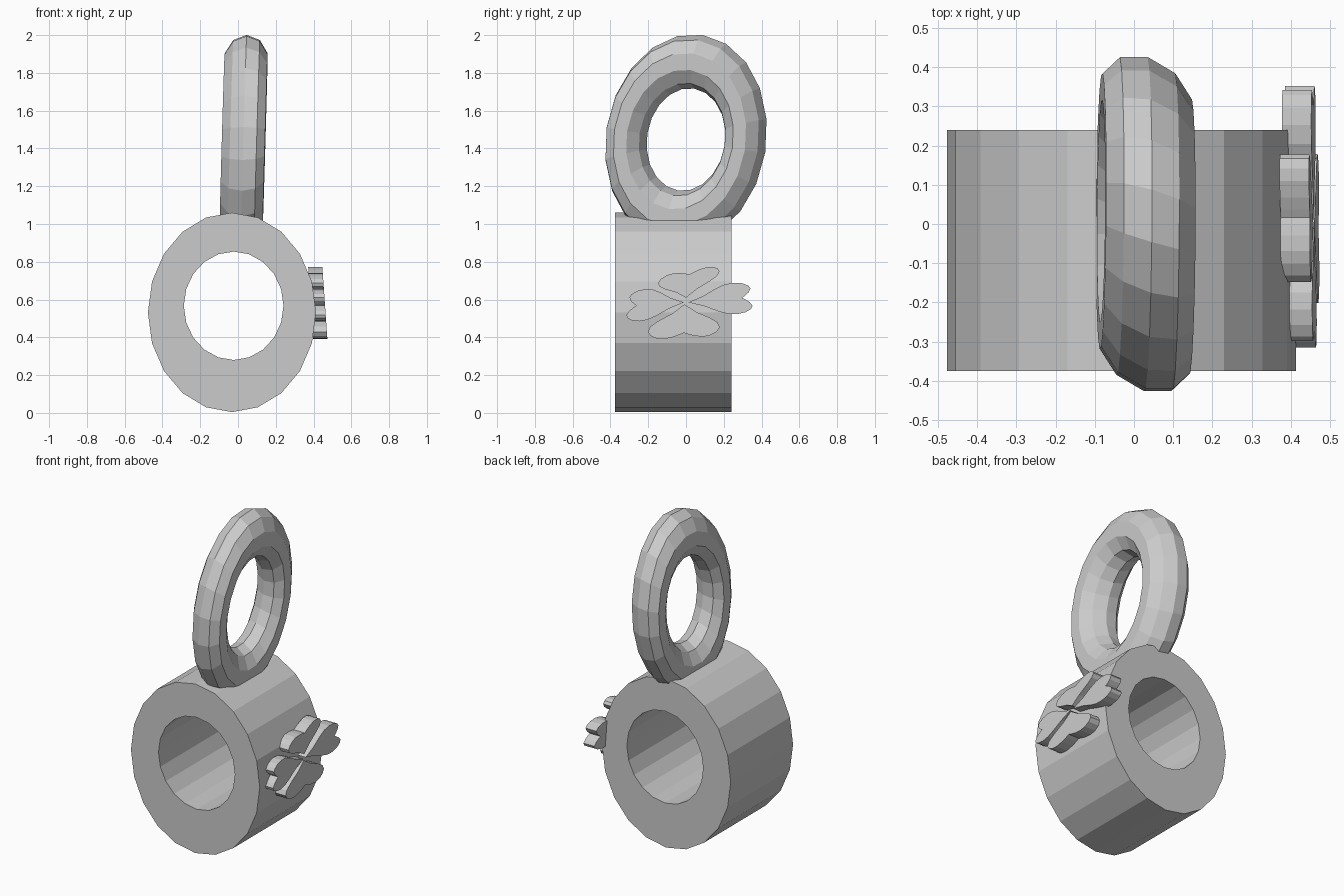
import bpy, bmesh, math
from mathutils import Vector

cube = bpy.data.objects.get("Cube")
if cube:
    bpy.data.objects.remove(cube, do_unlink=True)

# One plain grey for everything
grey = bpy.data.materials.new("plain grey")
grey.use_nodes = True
COLOR = (0.6, 0.6, 0.6, 1)
grey.diffuse_color = COLOR
grey.node_tree.nodes["Principled BSDF"].inputs["Base Color"].default_value = COLOR


def finish(name, bm):
    bmesh.ops.recalc_face_normals(bm, faces=bm.faces)
    mesh = bpy.data.meshes.new(name)
    bm.to_mesh(mesh)
    bm.free()
    mesh.materials.append(grey)
    obj = bpy.data.objects.new(name, mesh)
    bpy.context.collection.objects.link(obj)
    return obj


def bridge(bm, a, b):
    for i in range(len(a)):
        j = (i + 1) % len(a)
        bm.faces.new((a[i], a[j], b[j], b[i]))


# Barrel: thick oval tube running front to back
def oval(bm, cx, cz, rx, rz, y, sides=20):
    steps = [math.tau * i / sides for i in range(sides)]
    return [bm.verts.new((cx + rx * math.sin(t), y, cz + rz * math.cos(t))) for t in steps]


bm = bmesh.new()
rings = []
for y in (-0.375, 0.24):
    rings.append((oval(bm, -0.032, 0.532, 0.445, 0.528, y),
                  oval(bm, -0.023, 0.567, 0.264, 0.287, y)))
(front_out, front_in), (back_out, back_in) = rings
bridge(bm, front_out, back_out)
bridge(bm, front_in, back_in)
bridge(bm, front_out, front_in)
bridge(bm, back_out, back_in)
finish("barrel", bm)

# Hanging loop: stretched, slightly skewed ring sunk into the barrel top
center = Vector((0.03, 0, 1.447))
lean = math.radians(9)
long_axis = Vector((0.012, math.sin(lean) * 0.417, math.cos(lean) * 0.417))
short_axis = Vector((0, math.cos(lean) * 0.316, -math.sin(lean) * 0.316))
side_axis = Vector((0.12, -0.035, 0))
bm = bmesh.new()
loops = []
for i in range(20):
    t = math.tau * i / 20
    out = long_axis * math.cos(t) + short_axis * math.sin(t)
    loops.append([])
    for j in range(10):
        p = math.tau * j / 10
        pos = center + out * (1 + 0.345 * math.cos(p)) + side_axis * math.sin(p)
        loops[-1].append(bm.verts.new(pos))
for i, ring in enumerate(loops):
    bridge(bm, ring, loops[(i + 1) % len(loops)])
finish("hanging_loop", bm)

# Clover: four heart-shaped leaves on the side, outline as (along, across)
half = [(0.25, 0.33), (0.45, 0.72), (0.6, 0.94), (0.75, 1), (0.88, 0.92),
        (0.97, 0.75), (1, 0.55), (0.96, 0.3), (0.9, 0.12)]
heart = [(0, 0)] + half + [(0.85, 0)] + [(u, -v) for u, v in reversed(half)]


def leaf(name, tip, along, across):
    tip, along, across = Vector(tip), Vector(along), Vector(across)
    bm = bmesh.new()
    layers = []
    for x in (0.385, 0.46):
        layer = []
        for u, v in heart:
            y, z = tip + along * u + across * v
            layer.append(bm.verts.new((x - 0.07 * (z - 0.58), y, z)))
        bm.faces.new(layer)
        layers.append(layer)
    bridge(bm, *layers)
    finish(name, bm)


leaf("clover_leaf_top", (0, 0.61), (0.02, 0.145), (0.1625, 0.03))
leaf("clover_leaf_bottom", (-0.008, 0.575), (-0.005, -0.178), (0.19, 0.012))
leaf("clover_leaf_front", (-0.012, 0.585), (-0.295, -0.02), (0.015, 0.085))
leaf("clover_leaf_back", (0.012, 0.585), (0.335, 0.028), (-0.01, 0.083))
